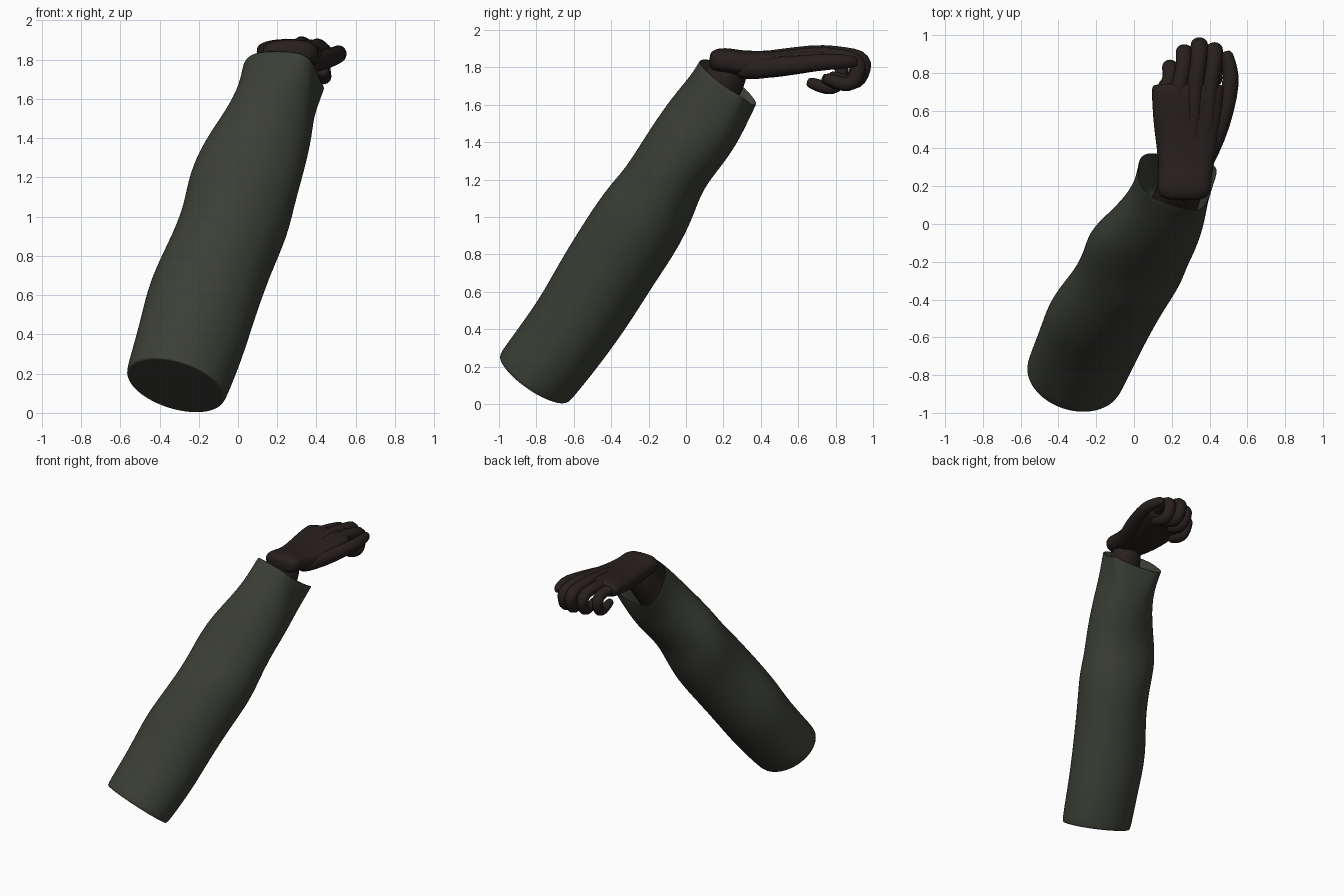
import bpy, bmesh, math
from mathutils import Vector as V

if "Cube" in bpy.data.objects:
    bpy.data.objects.remove(bpy.data.objects["Cube"])


def material(name, rgb):
    m = bpy.data.materials.new(name)
    m.diffuse_color = (*rgb, 1)
    m.use_nodes = True
    m.node_tree.nodes["Principled BSDF"].inputs["Base Color"].default_value = m.diffuse_color
    return m


cloth = material("cloth", (0.045, 0.05, 0.038))
glove = material("dark_glove", (0.02, 0.0145, 0.013))
N = 24


def loft(name, rings, mat, levels=1):
    """Skin a list of equal-length vertex rings, cap both ends, smooth."""
    bm = bmesh.new()
    rows = [[bm.verts.new(p) for p in r] for r in rings]
    n = len(rows[0])
    for a, b in zip(rows, rows[1:]):
        for i in range(n):
            j = (i + 1) % n
            bm.faces.new((a[i], a[j], b[j], b[i]))
    bm.faces.new(rows[0][::-1])
    bm.faces.new(rows[-1])
    bmesh.ops.recalc_face_normals(bm, faces=bm.faces)
    for f in bm.faces:
        f.smooth = True
    me = bpy.data.meshes.new(name)
    bm.to_mesh(me)
    bm.free()
    me.materials.append(mat)
    ob = bpy.data.objects.new(name, me)
    bpy.context.collection.objects.link(ob)
    s = ob.modifiers.new("smooth", "SUBSURF")
    s.levels = s.render_levels = levels
    return ob


def ring(c, u, v, power=1.0, n=N, scale=1.0, flare=None):
    """Superellipse around c with half axes u and v."""
    out = []
    for i in range(n):
        t = math.tau * i / n
        ct, st = math.cos(t), math.sin(t)
        p = c + scale * (u * math.copysign(abs(ct) ** power, ct) + v * math.copysign(abs(st) ** power, st))
        if flare:
            p += flare * max(0, math.cos(t - math.pi / 4)) ** 4
        out.append(p)
    return out


def tube(name, pts, radii, mat, n=12):
    """Rounded tube through points; its side vector stays near x."""
    pts = [V(p) for p in pts]
    rings = []
    last = len(pts) - 1
    for i, (p, r) in enumerate(zip(pts, radii)):
        t = (pts[min(i + 1, last)] - pts[max(i - 1, 0)]).normalized()
        u = (V((1, 0, 0)) - t * t.x).normalized()
        v = t.cross(u)
        caps = [(0, 1)]
        if i == 0:
            caps = [(-0.9, 0.45), (-0.6, 0.8), (0, 1)]
        elif i == last:
            caps = [(0, 1), (0.6, 0.8), (0.9, 0.45)]
        rings += [ring(p + t * r * d, u * r * s, v * r * s, n=n) for d, s in caps]
    return loft(name, rings, mat)


# Sleeve sections: left x, right x, upper (y, z), lower (y, z)
sections = [
    (-.575, -.06, -1.0, .27, -.62, .01), (-.50, .035, -.79, .55, -.45, .22),
    (-.46, .095, -.69, .74, -.30, .43), (-.335, .18, -.53, 1.0, -.17, .64),
    (-.275, .26, -.42, 1.16, -.04, .83), (-.255, .29, -.325, 1.26, .04, 1.0),
    (-.185, .335, -.22, 1.43, .09, 1.15), (-.07, .375, -.10, 1.61, .20, 1.28),
    (0.0, .39, .0, 1.73, .30, 1.43), (.02, .39, .10, 1.85, .355, 1.60)]


def section(i, scale=1.0):
    xl, xr, y1, z1, y2, z2 = sections[i]
    h = (xr - xl) / 2
    top = i == len(sections) - 1
    u = V((1, -.32, 0)) * h if top else V((1, -.15, -.24)) * h
    flare = V((.085, .03, .02)) if top else None
    power = .65 if top else (.85 if i == len(sections) - 2 else 1.0)
    return ring(V(((xl + xr) / 2, (y1 + y2) / 2, (z1 + z2) / 2)), u,
                V((0, y2 - y1, z2 - z1)) / 2, power, scale=scale, flare=flare)


# Closed shoulder end, wrinkled outer cloth, then the lining inside the cuff
rings = [section(0, .3), section(0, .8), section(0, .96)]
rings += [section(i) for i in range(10)]
rings += [section(9, .97), section(8, .86), section(7, .75), section(7, .3)]
loft("sleeve", rings, cloth, 2)

# Forearm inside the cuff
tube("wrist", [(.18, .03, 1.45), (.23, .14, 1.63), (.26, .22, 1.76), (.265, .25, 1.80)],
     [.13, .125, .115, .09], glove, 16)

# Back of the hand and palm: y, centre x, centre z, half width, half height
palm = [(.125, .265, 1.835, .07, .03), (.14, .265, 1.835, .125, .055),
        (.18, .265, 1.837, .145, .068), (.24, .268, 1.832, .142, .070),
        (.30, .275, 1.818, .145, .072), (.40, .28, 1.813, .16, .075),
        (.52, .283, 1.822, .18, .071), (.64, .285, 1.838, .19, .068),
        (.725, .285, 1.845, .193, .062), (.745, .285, 1.845, .185, .052)]
loft("palm", [ring(V((x, y, z)), V((w, 0, 0)), V((0, 0, h)), .75)
              for y, x, z, w, h in palm], glove)

# Four fingers with tendons on the back of the hand, curled under at the end
for name, x0, x1, end, drop, r in [
        ("little_finger", .155, .19, .885, -.03, .041), ("ring_finger", .235, .265, .965, -.01, .043),
        ("middle_finger", .32, .345, 1.0, 0, .045), ("index_finger", .40, .425, .975, -.01, .044)]:
    z = drop
    tube(name, [(x0 * .7 + .085, .40, 1.85 + z), (x0, .58, 1.868 + z), (x0, .74, 1.878 + z),
                (x1, end - .14, 1.865 + z), (x1, end - .07, 1.852 + z), (x1, end - .045, 1.825 + z),
                (x1 + .005, end - .06, 1.76 + z), (x1 + .01, end - .085, 1.725 + z),
                (x1 + .01, end - .13, 1.715 + z), (x1 + .01, end - .21, 1.745 + z)],
         [r * .8, r * .95, r * 1.08, r * .95, r * 1.05, r * 1.08, r * .95, r, r * .95, r * .8], glove)

# Thumb lying along the side of the hand
tube("thumb", [(.36, .32, 1.79), (.43, .46, 1.80), (.485, .60, 1.815), (.515, .75, 1.83),
               (.51, .82, 1.832), (.495, .885, 1.83)],
     [.06, .058, .048, .047, .041, .036], glove)
